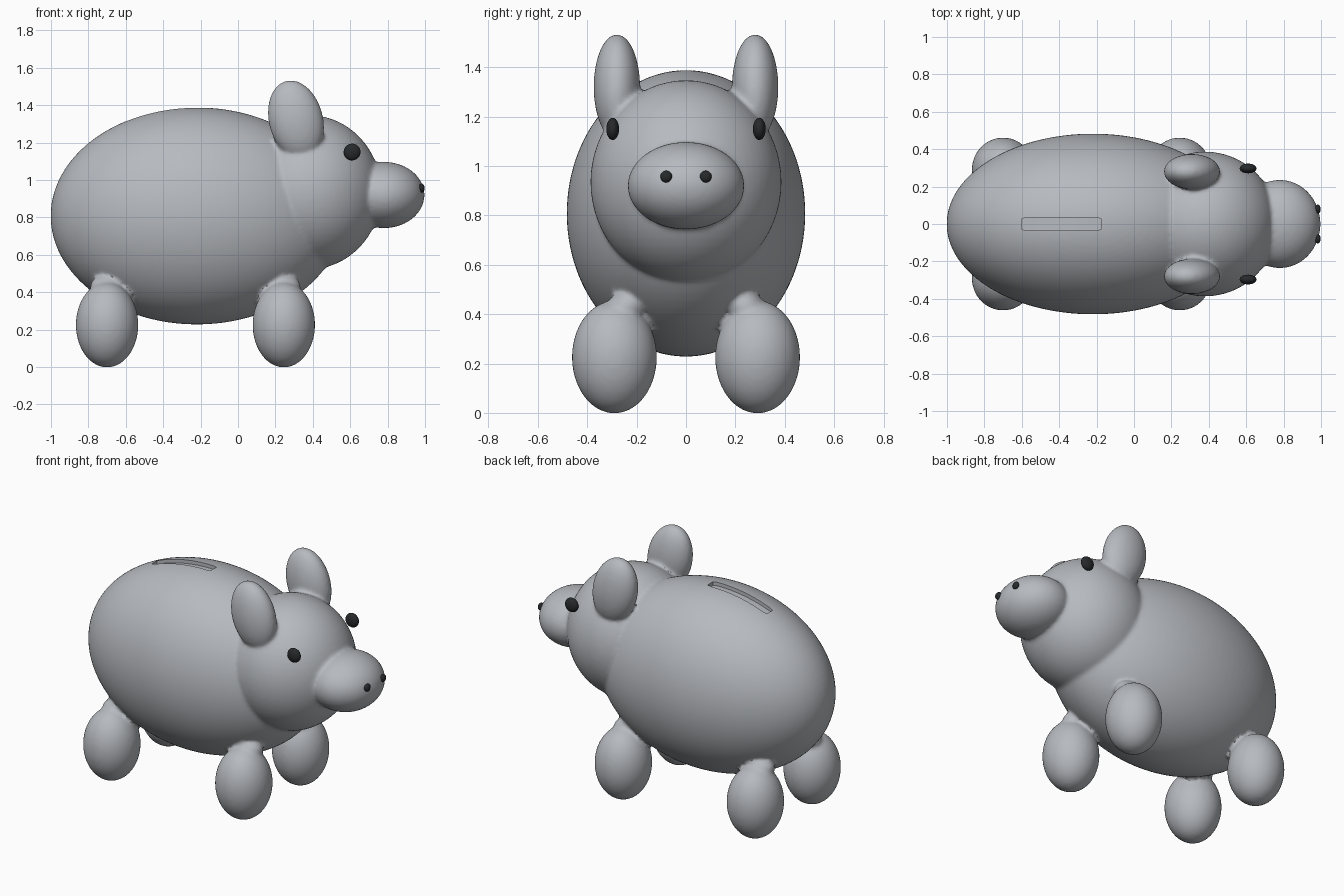
import bpy
import bmesh
import math
from mathutils import Matrix, Vector

if "Cube" in bpy.data.objects:
    bpy.data.objects.remove(bpy.data.objects["Cube"], do_unlink=True)


def material(name, colour):
    mat = bpy.data.materials.new(name)
    mat.use_nodes = True
    mat.diffuse_color = (*colour, 1)
    mat.node_tree.nodes["Principled BSDF"].inputs["Base Color"].default_value = (*colour, 1)
    return mat


GREY = material("grey", (0.47, 0.49, 0.52))
BLACK = material("black", (0.02, 0.023, 0.025))


def add_ellipsoid(bm, centre, radii, tilt=0, segments=64):
    turn = Matrix.Rotation(math.radians(tilt), 4, 'Y')
    place = Matrix.Translation(centre) @ turn @ Matrix.Diagonal((*radii, 1))
    bmesh.ops.create_uvsphere(bm, u_segments=segments, v_segments=segments // 2,
                              radius=1, matrix=place)


def make_object(name, bm, mat):
    mesh = bpy.data.meshes.new(name)
    bm.to_mesh(mesh)
    bm.free()
    mesh.materials.append(mat)
    obj = bpy.data.objects.new(name, mesh)
    bpy.context.collection.objects.link(obj)
    return obj


def smooth(obj):
    bpy.ops.object.select_all(action='DESELECT')
    obj.select_set(True)
    bpy.context.view_layer.objects.active = obj
    bpy.ops.object.convert(target='MESH')
    bpy.ops.object.shade_smooth_by_angle(angle=math.radians(40))


# Body, head, snout, ears and legs, blended into one skin
BODY = Vector((-0.22, 0, 0.808))
BODY_R = Vector((0.782, 0.483, 0.58))
bm = bmesh.new()
add_ellipsoid(bm, BODY, BODY_R, segments=96)
add_ellipsoid(bm, (0.38, 0, 0.935), (0.387, 0.387, 0.412))
add_ellipsoid(bm, (0.78, 0, 0.92), (0.217, 0.236, 0.177))
for side in (-1, 1):
    add_ellipsoid(bm, (0.31, side * 0.28, 1.32), (0.145, 0.094, 0.217), tilt=-14)
    for x in (-0.7, 0.245):
        add_ellipsoid(bm, (x, side * 0.29, 0.226), (0.167, 0.172, 0.228))
        # Short neck joining the leg to the belly
        add_ellipsoid(bm, (x, side * 0.24, 0.43), (0.09, 0.075, 0.065))
pig = make_object("pig_body", bm, GREY)
remesh = pig.modifiers.new("skin", 'REMESH')
remesh.mode = 'VOXEL'
remesh.voxel_size = 0.012
blend = pig.modifiers.new("blend", 'SMOOTH')
blend.factor = 0.5
blend.iterations = 6

# Coin slot cutter, its floor following the curve of the back
DEPTH = 0.025
bm = bmesh.new()
rings = []
for i in range(17):
    x = -0.6 + 0.425 * i / 16
    floor = BODY.z + BODY_R.z * math.sqrt(1 - ((x - BODY.x) / BODY_R.x) ** 2) - DEPTH
    width = 0.028 if i in (0, 16) else 0.035
    rings.append([bm.verts.new((x, y, z)) for y, z in
                  ((-width, floor), (width, floor), (width, 1.5), (-width, 1.5))])
for a, b in zip(rings, rings[1:]):
    for k in range(4):
        bm.faces.new((a[k], a[(k + 1) % 4], b[(k + 1) % 4], b[k]))
bm.faces.new(rings[0])
bm.faces.new(rings[-1])
bmesh.ops.recalc_face_normals(bm, faces=bm.faces)
cutter = make_object("slot_cutter", bm, GREY)
cutter.hide_render = True
cut = pig.modifiers.new("coin_slot", 'BOOLEAN')
cut.operation = 'DIFFERENCE'
cut.solver = 'EXACT'
cut.object = cutter
smooth(pig)
bpy.data.objects.remove(cutter, do_unlink=True)

# Eyes and nostrils
for side, label in ((1, "left"), (-1, "right")):
    for part, centre, radii in (
            ("eye", (0.61, side * 0.297, 1.15), (0.045, 0.026, 0.045)),
            ("nostril", (0.982, side * 0.08, 0.957), (0.016, 0.024, 0.024))):
        bm = bmesh.new()
        add_ellipsoid(bm, centre, radii, segments=24)
        smooth(make_object(f"{label}_{part}", bm, BLACK))
